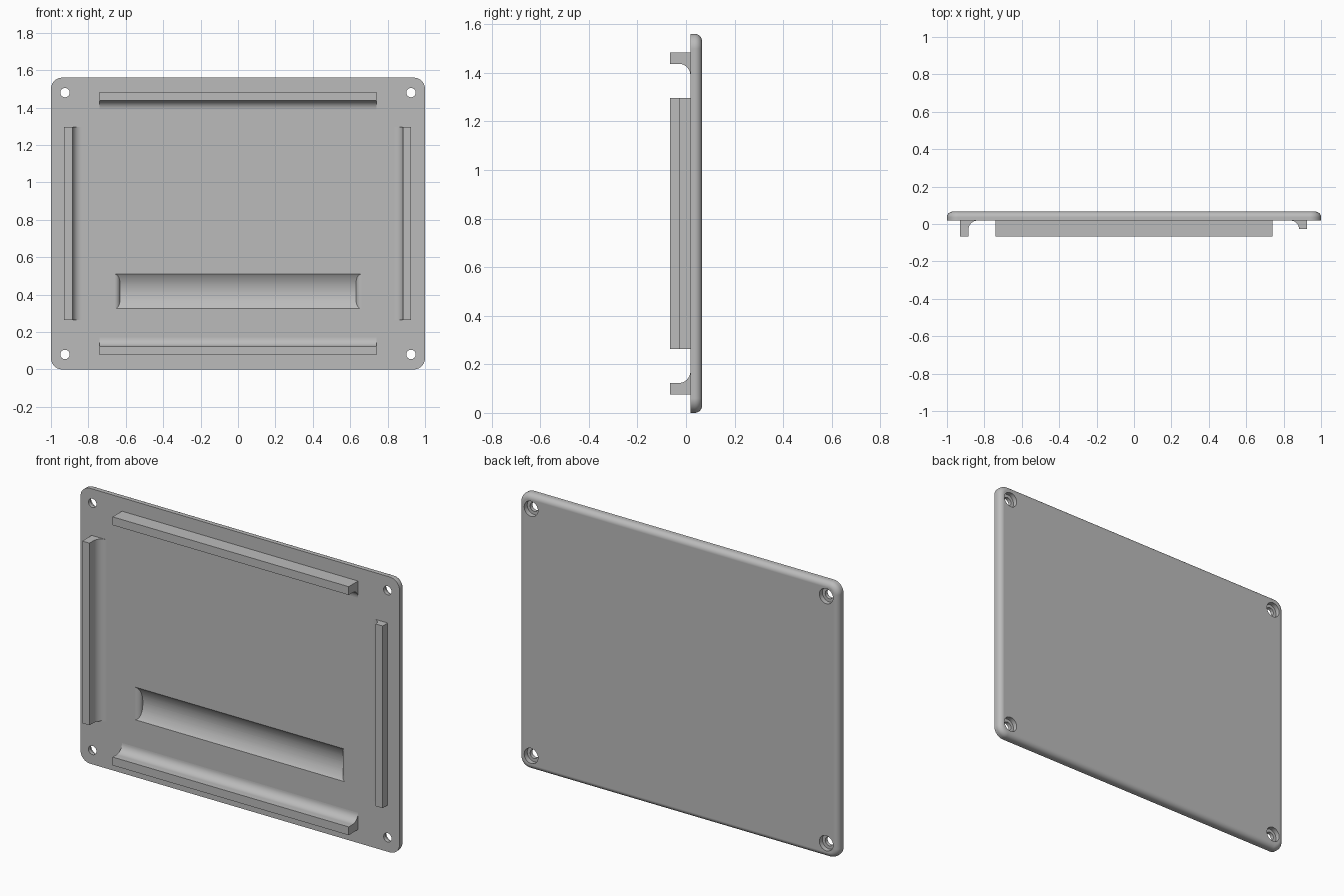
import bpy, bmesh, math
from mathutils import Vector, Matrix

cube = bpy.data.objects.get("Cube")
if cube:
    bpy.data.objects.remove(cube)

FRONT, BACK, HEIGHT = 0.018, 0.066, 1.56
MID = HEIGHT / 2

grey = bpy.data.materials.new("plain grey")
grey.use_nodes = True
grey.diffuse_color = (0.5, 0.5, 0.5, 1)
grey.node_tree.nodes["Principled BSDF"].inputs["Base Color"].default_value = (0.5, 0.5, 0.5, 1)


def make(name, bm):
    bmesh.ops.recalc_face_normals(bm, faces=bm.faces)
    mesh = bpy.data.meshes.new(name)
    bm.to_mesh(mesh)
    bm.free()
    mesh.materials.append(grey)
    obj = bpy.data.objects.new(name, mesh)
    bpy.context.collection.objects.link(obj)
    return obj


def prism(name, points, depth):
    """Extrude a closed outline of 3D points along a vector."""
    bm = bmesh.new()
    face = bm.faces.new([bm.verts.new(p) for p in points])
    out = bmesh.ops.extrude_face_region(bm, geom=[face])
    moved = [v for v in out["geom"] if isinstance(v, bmesh.types.BMVert)]
    bmesh.ops.translate(bm, verts=moved, vec=Vector(depth))
    return make(name, bm)


def cylinder(name, radius, length, centre, axis, sides=32):
    bm = bmesh.new()
    bmesh.ops.create_cone(bm, cap_ends=True, segments=sides, radius1=radius,
                          radius2=radius, depth=length)
    turn = Matrix.Rotation(math.pi / 2, 4, axis)
    bmesh.ops.transform(bm, verts=bm.verts, matrix=Matrix.Translation(centre) @ turn)
    return make(name, bm)


def boolean(obj, cutter, operation="DIFFERENCE"):
    """Apply a boolean and discard the cutter."""
    mod = obj.modifiers.new("cut", "BOOLEAN")
    mod.object, mod.operation, mod.solver = cutter, operation, "EXACT"
    graph = bpy.context.evaluated_depsgraph_get()
    mesh = bpy.data.meshes.new_from_object(obj.evaluated_get(graph))
    obj.modifiers.clear()
    obj.data = mesh
    bpy.data.objects.remove(cutter)


def arc(cx, cy, r, start, end, steps=10):
    angles = [math.radians(start + (end - start) * i / steps) for i in range(steps + 1)]
    return [(cx + r * math.cos(a), cy + r * math.sin(a)) for a in angles]


# Cover plate: rounded corners, rounded rear rim
bm = bmesh.new()
bmesh.ops.create_cube(bm, size=1)
bmesh.ops.scale(bm, verts=bm.verts, vec=(2, BACK - FRONT, HEIGHT))
bmesh.ops.translate(bm, verts=bm.verts, vec=(0, (FRONT + BACK) / 2, MID))
corners = [e for e in bm.edges if abs(e.verts[0].co.y - e.verts[1].co.y) > 0.01]
bmesh.ops.bevel(bm, geom=corners, offset=0.06, segments=10, profile=0.5, affect="EDGES")
rim = [e for e in bm.edges if all(v.co.y > BACK - 0.001 for v in e.verts)]
bmesh.ops.bevel(bm, geom=rim, offset=0.03, segments=8, profile=0.5, affect="EDGES")
plate = make("cover_plate", bm)

# Counterbored screw holes
for x in (-0.925, 0.925):
    for z in (0.08, HEIGHT - 0.08):
        boolean(plate, cylinder("hole_cutter", 0.025, 0.3, (x, 0.04, z), "X"))
        boolean(plate, cylinder("bore_cutter", 0.043, 0.1, (x, BACK + 0.023, z), "X"))

# Shallow trough with flared ends
end, flare, depth, half = 0.66, 0.03, 0.03, 0.0925
radius = (half ** 2 + depth ** 2) / (2 * depth)
right = arc(end, FRONT + flare, flare, -90, -180)
side = [(end, -0.02)] + right + [(end - flare, BACK)]
outline = side + [(-x, y) for x, y in reversed(side)]
trough = prism("trough_cutter", [(x, y, 0.2) for x, y in outline], (0, 0, 0.5))
boolean(trough, cylinder("trough_round", radius, 1.6,
                         (0, FRONT + depth - radius, 0.417), "Y", 128), "INTERSECT")
boolean(plate, trough)


# Ribs: square bar with a concave fillet on its inner side
def rib(name, outer, inner, tip, fillet, half_length, upright):
    s = 1 if inner > outer else -1
    curve = [(inner + s * (fillet - u), FRONT - fillet + v)
             for u, v in arc(0, 0, fillet, 0, 90)]
    profile = [(outer, FRONT + 0.004), (outer, tip), (inner, tip)]
    profile += curve + [(inner + s * fillet, FRONT + 0.004)]
    if upright:
        points = [(a, y, MID - half_length) for a, y in profile]
        return prism(name, points, (0, 0, 2 * half_length))
    points = [(-half_length, y, a) for a, y in profile]
    return prism(name, points, (2 * half_length, 0, 0))


ribs = [
    rib("top_rib", 1.484, 1.437, -0.066, 0.048, 0.74, False),
    rib("bottom_rib", 0.076, 0.123, -0.066, 0.048, 0.74, False),
    rib("right_rib", -0.93, -0.885, -0.066, 0.048, 0.516, True),
    rib("left_rib", 0.926, 0.882, -0.027, 0.044, 0.516, True),
]

# Smooth shading with sharp edges kept
for obj in [plate] + ribs:
    bpy.ops.object.select_all(action="DESELECT")
    obj.select_set(True)
    bpy.context.view_layer.objects.active = obj
    bpy.ops.object.shade_smooth_by_angle(angle=math.radians(25))
    weighted = obj.modifiers.new("even shading", "WEIGHTED_NORMAL")
    weighted.keep_sharp = True
